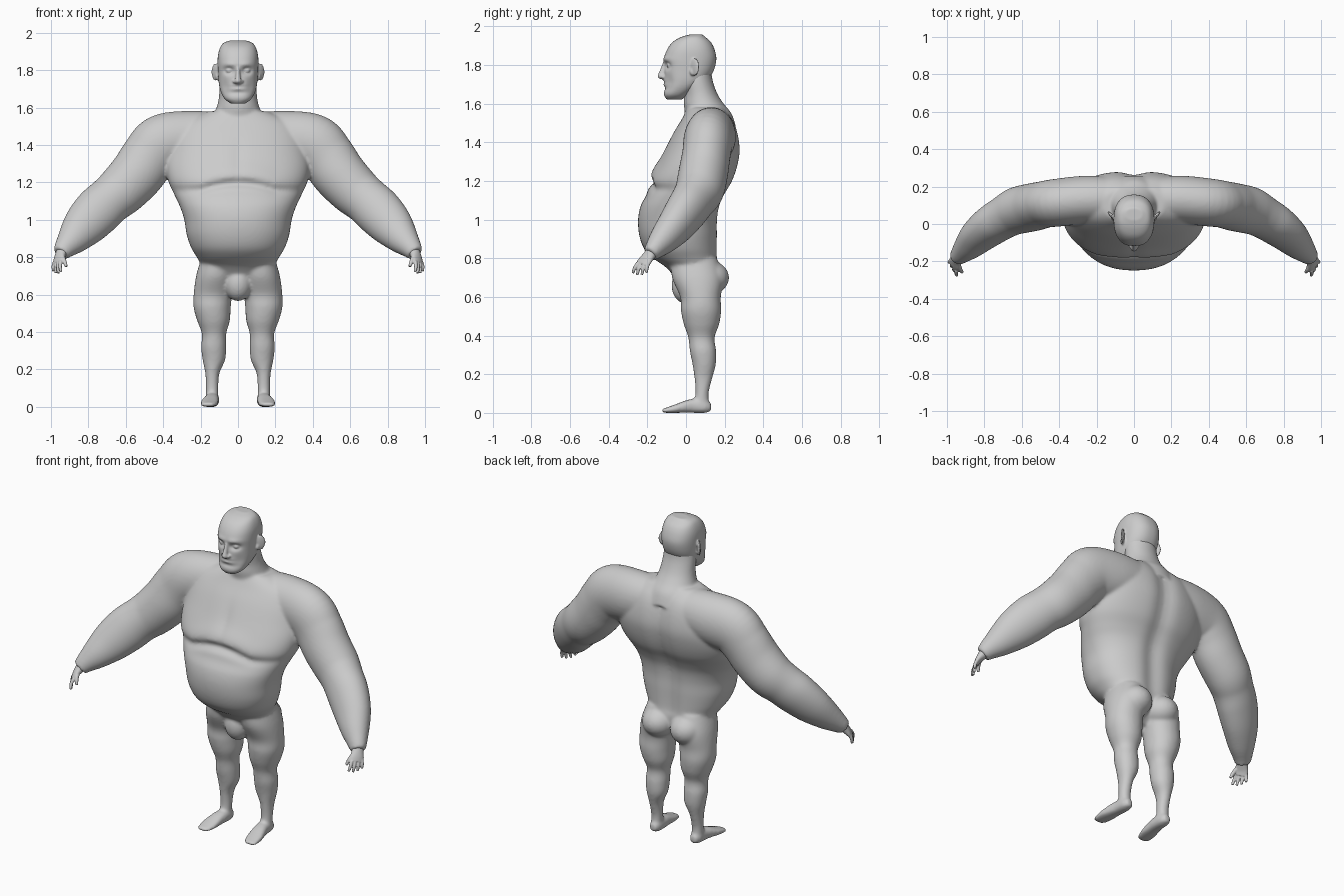
import bpy, bmesh
from math import cos, sin, pi, exp, copysign
from mathutils import Vector, Matrix

X, Y, Z = Vector((1, 0, 0)), Vector((0, 1, 0)), Vector((0, 0, 1))


def spline(a, b, c, d, t):
    return [0.5 * (2 * q + (r - p) * t + (2 * p - 5 * q + 4 * r - s) * t * t
                   + (3 * q - p - 3 * r + s) * t ** 3) for p, q, r, s in zip(a, b, c, d)]


def tube(bm, secs, axes=None, hint=Y, p=2.0, n=40, steps=6):
    """Loft through (x, y, z, ru, rv) sections; fixed axes or rings square to the path."""
    fine = []
    for i in range(len(secs) - 1):
        a, d = secs[max(i - 1, 0)], secs[min(i + 2, len(secs) - 1)]
        fine += [spline(a, secs[i], secs[i + 1], d, k / steps) for k in range(steps)]
    fine.append(list(secs[-1]))
    rings = []
    for i, f in enumerate(fine):
        if axes:
            u, v = axes
        else:
            t = (Vector(fine[min(i + 1, len(fine) - 1)][:3]) - Vector(fine[max(i - 1, 0)][:3])).normalized()
            u = (hint - t * hint.dot(t)).normalized()
            v = t.cross(u)
        ring = []
        for k in range(n):
            c, s = cos(2 * pi * k / n), sin(2 * pi * k / n)
            c, s = copysign(abs(c) ** (2 / p), c), copysign(abs(s) ** (2 / p), s)
            ring.append(bm.verts.new(Vector(f[:3]) + u * c * f[3] + v * s * f[4]))
        rings.append(ring)
    for r0, r1 in zip(rings, rings[1:]):
        for k in range(n):
            bm.faces.new((r0[k], r0[(k + 1) % n], r1[(k + 1) % n], r1[k]))
    bm.faces.new(rings[0][::-1])
    bm.faces.new(rings[-1])
    return [v for r in rings for v in r]


def column(bm, rows, p=2.2, n=96):
    """Upright loft from (z, half width, front y, back y) rows."""
    return tube(bm, [(0, (f + b) / 2, z, w, (b - f) / 2) for z, w, f, b in rows], (X, Y), p=p, n=n)


def blob(bm, c, r, turn=0):
    m = Matrix.Translation(c) @ Matrix.Rotation(turn, 4, 'Z') @ Matrix.Diagonal((*r, 1))
    bmesh.ops.create_uvsphere(bm, u_segments=32, v_segments=20, radius=1, matrix=m)


def bump(d, w):
    return exp(-(d / w) ** 2)


def finish(bm, name, voxel, smooth):
    bmesh.ops.recalc_face_normals(bm, faces=bm.faces)
    me = bpy.data.meshes.new(name)
    bm.to_mesh(me)
    bm.free()
    ob = bpy.data.objects.new(name, me)
    bpy.context.collection.objects.link(ob)
    rm = ob.modifiers.new("fuse", 'REMESH')
    rm.mode, rm.voxel_size, rm.use_smooth_shade = 'VOXEL', voxel, True
    sm = ob.modifiers.new("soften", 'SMOOTH')
    sm.factor, sm.iterations = 0.5, smooth


# torso with spine groove and chest crease
bm = bmesh.new()
torso = column(bm, [
    (.61, .06, -.02, .10), (.68, .16, -.045, .165), (.75, .192, -.10, .18), (.80, .22, -.17, .172),
    (.85, .25, -.217, .17), (.92, .274, -.242, .17), (1.0, .287, -.248, .17), (1.07, .31, -.235, .18),
    (1.13, .338, -.205, .205), (1.2, .37, -.185, .245), (1.28, .385, -.152, .272),
    (1.36, .375, -.112, .284), (1.45, .35, -.065, .272), (1.52, .30, -.022, .245), (1.58, .16, .01, .20)])
for v in torso:
    x, y, z = v.co
    if y > .08:
        v.co.y -= .022 * bump(x, .06)
    elif y < 0:
        s = z - (1.195 - .9 * min(abs(x), .2) ** 2)
        side = bump(x, .32)
        v.co.y += (.026 * bump(s, .022) - .012 * bump(s - .06, .05)) * side
        v.co.y += .008 * bump(x, .03) * bump(z - 1.33, .1)

# neck and groin
column(bm, [(1.48, .17, .0, .26), (1.55, .135, -.005, .235), (1.60, .115, -.012, .195),
            (1.65, .103, -.01, .163), (1.72, .098, -.02, .138), (1.79, .09, -.02, .13)], p=2, n=48)
blob(bm, (0, .0, .66), (.075, .075, .095))

for s in (1, -1):
    # arm from collar to wrist (ru = depth, rv = height)
    arm = [(.08, .13, 1.445, .12, .13), (.25, .13, 1.43, .128, .153), (.40, .115, 1.405, .128, .16),
           (.475, .105, 1.335, .125, .15), (.54, .09, 1.245, .128, .145), (.62, .072, 1.16, .126, .137),
           (.685, .04, 1.105, .114, .128), (.75, 0, 1.045, .106, .13), (.82, -.055, .97, .093, .117),
           (.88, -.115, .90, .075, .088), (.925, -.16, .85, .054, .06), (.947, -.185, .82, .04, .045)]
    tube(bm, [(s * a[0], *a[1:]) for a in arm])

    # leg from hip to ankle
    leg = [(.10, .04, .80, .095, .12), (.118, .06, .70, .106, .132), (.134, .075, .60, .103, .105),
           (.138, .078, .53, .099, .104), (.131, .08, .46, .087, .092), (.128, .08, .39, .065, .068),
           (.13, .088, .32, .067, .068), (.129, .094, .25, .06, .06), (.137, .09, .18, .038, .046),
           (.138, .083, .10, .033, .034), (.138, .08, .035, .033, .042)]
    tube(bm, [(s * a[0], *a[1:]) for a in leg], (X, Y), p=2.1)

    # foot
    foot = [(.137, .13, .03, .018, .02), (.137, .10, .034, .034, .034), (.139, .04, .036, .038, .036),
            (.145, 0, .033, .042, .032), (.152, -.05, .023, .047, .023), (.158, -.10, .014, .042, .014),
            (.16, -.127, .011, .026, .01)]
    tube(bm, [(s * a[0], *a[1:]) for a in foot], (X, Z), p=2.5)

    # buttock and shoulder blade
    blob(bm, (s * .095, .115, .70), (.098, .108, .09))
finish(bm, "body", .0085, 9)

# head with modelled face
bm = bmesh.new()
skull = column(bm, [
    (1.622, .04, -.10, -.02), (1.645, .07, -.114, .01), (1.68, .09, -.113, .06), (1.72, .101, -.112, .11),
    (1.77, .106, -.112, .143), (1.83, .109, -.114, .157), (1.88, .107, -.098, .148),
    (1.92, .096, -.068, .128), (1.945, .078, -.025, .10), (1.958, .045, .02, .085)], p=2.35)
for v in skull:
    x, y, z = v.co
    if y < -.03:
        ax = abs(x)
        v.co.y += .024 * bump(ax - .048, .027) * bump(z - 1.797, .018)   # eye sockets
        v.co.y -= .006 * bump(ax - .045, .04) * bump(z - 1.832, .014)    # brows
        v.co.y += .009 * bump(ax - .07, .025) * bump(z - 1.71, .04)      # cheeks
        v.co.y -= .007 * bump(x, .035) * bump(z - 1.71, .018)            # lips
        v.co.y += .010 * bump(x, .035) * bump(z - 1.71, .005)            # mouth line
        v.co.y += .007 * bump(x, .05) * bump(z - 1.68, .012)             # chin fold
# nose
tube(bm, [(0, -.103, 1.825, .011, .012), (0, -.112, 1.79, .011, .016), (0, -.122, 1.76, .014, .019),
          (0, -.126, 1.74, .019, .021), (0, -.12, 1.728, .014, .016)], (X, Y), n=24)
for s in (1, -1):
    blob(bm, (s * .019, -.115, 1.739), (.01, .014, .01))
    blob(bm, (s * .046, -.08, 1.797), (.02, .02, .014))
    # ears
    blob(bm, (s * .12, .045, 1.79), (.009, .03, .046), -s * .75)
    blob(bm, (s * .112, .035, 1.765), (.01, .016, .02))
finish(bm, "head", .005, 3)

# hands: palm, four fingers, thumb
bm = bmesh.new()
for s in (1, -1):
    across = Vector((-.5 * s, -.86, 0))
    tube(bm, [(s * .935, -.172, .84, .034, .034), (s * .948, -.19, .815, .034, .026),
              (s * .958, -.21, .79, .04, .018), (s * .964, -.225, .768, .038, .013)], hint=across, n=28)
    for k, length in ((-.031, .052), (-.011, .062), (.01, .063), (.03, .054)):
        b = Vector((s * .963, -.222, .777)) + across * k
        m = b + Vector((s * .006, -.012, -.5 * length)) + across * k * .2
        e = b + Vector((s * .003, -.019, -length)) + across * k * .35
        tube(bm, [(*b, .0105, .0105), (*m, .0095, .0095), (*e, .007, .007)], hint=across, n=14)
    tube(bm, [(s * .945, -.20, .815, .014, .014), (s * .931, -.24, .785, .012, .012),
              (s * .918, -.258, .75, .008, .008)], n=14)
finish(bm, "hands", .0035, 2)
